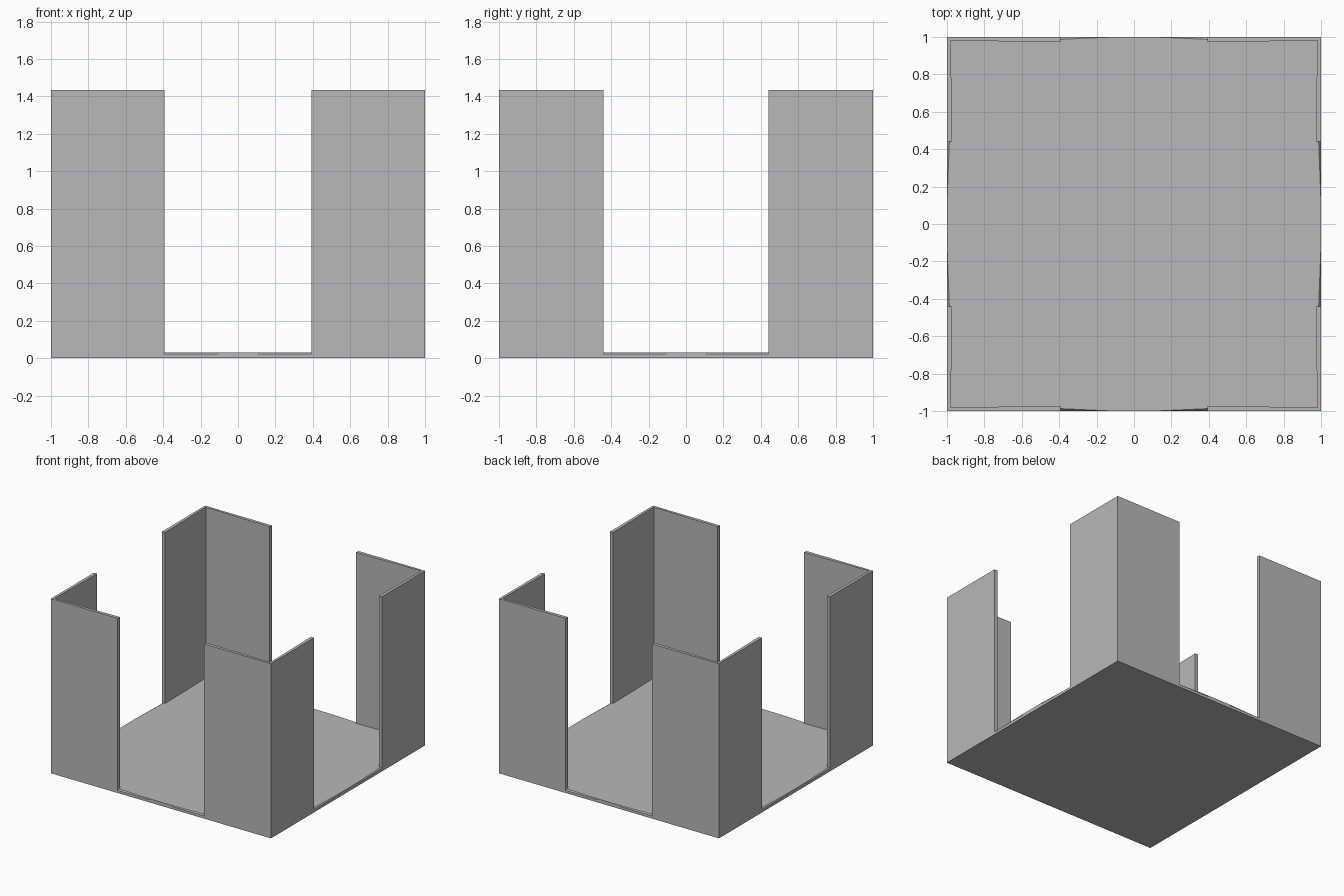
import bpy
import bmesh

cube = bpy.data.objects.get("Cube")
if cube:
    bpy.data.objects.remove(cube, do_unlink=True)

GREY = (0.48, 0.48, 0.48, 1)
grey = bpy.data.materials.new("plain_grey")
grey.use_nodes = True
grey.diffuse_color = GREY
grey.node_tree.nodes["Principled BSDF"].inputs["Base Color"].default_value = GREY

HEIGHT = 1.435
WALL_X, WALL_Y = 0.393, 0.442     # free ends of the front/back and side walls
FLOOR_TOP, LIP = 0.03, 0.022


def loft(name, levels):
    """Closed solid through matching outlines, given as (z, points)."""
    bm = bmesh.new()
    rings = [[bm.verts.new((x, y, z)) for x, y in pts] for z, pts in levels]
    for low, high in zip(rings, rings[1:]):
        for i in range(len(low)):
            j = (i + 1) % len(low)
            bm.faces.new((low[i], low[j], high[j], high[i]))
    bm.faces.new(rings[0][::-1])
    bm.faces.new(rings[-1])
    bmesh.ops.recalc_face_normals(bm, faces=bm.faces)
    mesh = bpy.data.meshes.new(name)
    bm.to_mesh(mesh)
    bm.free()
    mesh.materials.append(grey)
    obj = bpy.data.objects.new(name, mesh)
    bpy.context.collection.objects.link(obj)
    return obj


def floor_outline(inset):
    """Square whose edges dip in beside each wall and meet the rim mid-opening."""
    pts = []
    for side in range(4):
        end = WALL_Y if side % 2 else WALL_X
        edge = [(-0.99, -0.99), (-end, -1 + inset), (-0.11, -1),
                (0.11, -1), (end, -1 + inset)]
        for x, y in edge:
            for _ in range(side):
                x, y = -y, x
            pts.append((x, y))
    return pts


# Floor slab with a slightly sloped top rim in the openings
loft("floor", [(0, floor_outline(0)), (LIP, floor_outline(0)),
               (FLOOR_TOP, floor_outline(0.013))])

# Four L-shaped corner walls, a little thicker at their free ends
corner = [(1, 1), (WALL_X, 1), (WALL_X, 0.972), (0.98, 0.981),
          (0.972, WALL_Y), (1, WALL_Y)]
for sx, side in ((1, "left"), (-1, "right")):
    for sy, end in ((-1, "front"), (1, "back")):
        pts = [(x * sx, y * sy) for x, y in corner]
        loft(f"{end}_{side}_corner_wall", [(0, pts), (HEIGHT, pts)])
